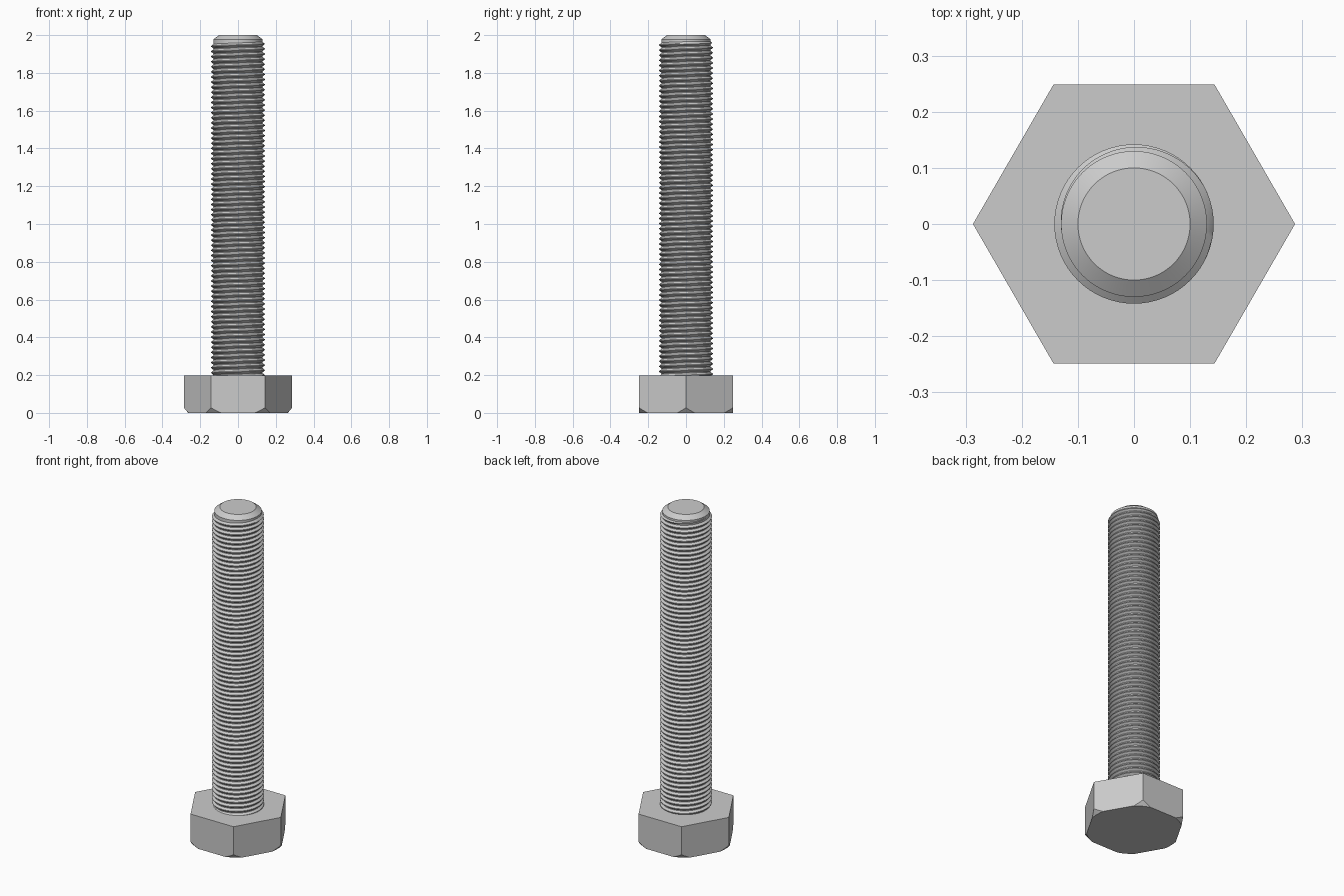
import bpy, bmesh
from math import cos, sin, pi, radians, ceil
from mathutils import Matrix, Vector

cube = bpy.data.objects.get("Cube")
if cube:
    bpy.data.objects.remove(cube, do_unlink=True)

# Single metal colour
steel = bpy.data.materials.new("steel grey")
steel.use_nodes = True
steel.diffuse_color = (0.6, 0.6, 0.6, 1)
steel.node_tree.nodes["Principled BSDF"].inputs["Base Color"].default_value = (0.6, 0.6, 0.6, 1)

HEAD_TOP, CORNER = 0.197, 0.287
ROOT, CREST, PITCH = 0.13, 0.142, 0.027
THREAD_TOP, SEGS = 1.966, 64


def finish(bm, name, smooth_angle=None):
    """Turn a bmesh into a named, coloured object."""
    bmesh.ops.recalc_face_normals(bm, faces=bm.faces[:])
    mesh = bpy.data.meshes.new(name)
    bm.to_mesh(mesh)
    bm.free()
    mesh.materials.append(steel)
    obj = bpy.data.objects.new(name, mesh)
    bpy.context.collection.objects.link(obj)
    if smooth_angle:
        bpy.ops.object.select_all(action='DESELECT')
        obj.select_set(True)
        bpy.context.view_layer.objects.active = obj
        bpy.ops.object.shade_smooth_by_angle(angle=radians(smooth_angle))
    return obj


# Hexagonal head, its lower corners trimmed by planes around a cone
bm = bmesh.new()
ring = [bm.verts.new((CORNER * cos(i * pi / 3), CORNER * sin(i * pi / 3), 0)) for i in range(6)]
base = bm.faces.new(ring)
top = bmesh.ops.extrude_face_region(bm, geom=[base])["geom"]
bmesh.ops.translate(bm, vec=(0, 0, HEAD_TOP), verts=[v for v in top if isinstance(v, bmesh.types.BMVert)])
for corner in range(6):
    for step in (-12, -6, 0, 6, 12):
        a = corner * pi / 3 + radians(step)
        out = Vector((cos(a), sin(a), 0))
        cut = bmesh.ops.bisect_plane(
            bm, geom=bm.verts[:] + bm.edges[:] + bm.faces[:], dist=1e-6,
            plane_co=out * 0.264, plane_no=out * 0.028 - Vector((0, 0, 0.023)), clear_outer=True)
        edges = [e for e in cut["geom_cut"] if isinstance(e, bmesh.types.BMEdge) and e.is_boundary]
        if edges:
            bmesh.ops.holes_fill(bm, edges=edges, sides=0)
finish(bm, "hex_head", 20)

# Helical thread: each column of points climbs one pitch per turn
bm = bmesh.new()
profile = [(0.0, ROOT), (0.15, ROOT), (0.5, CREST), (0.65, CREST)]
start = HEAD_TOP - 1.5 * PITCH
turns = ceil((THREAD_TOP - start) / PITCH) + 1
columns = []
for j in range(SEGS):
    a = 2 * pi * j / SEGS
    column = []
    for k in range(turns + 1):
        for offset, radius in profile:
            z = min(start + PITCH * (k + offset + j / SEGS), THREAD_TOP)
            r = min(radius, ROOT + (THREAD_TOP - z))
            column.append(bm.verts.new((r * cos(a), r * sin(a), z)))
    columns.append(column)
for j in range(SEGS):
    here, beside = columns[j], columns[(j + 1) % SEGS]
    shift = len(profile) if j == SEGS - 1 else 0
    for i in range(turns * len(profile) - 1):
        bm.faces.new((here[i], beside[i + shift], beside[i + 1 + shift], here[i + 1]))
bmesh.ops.remove_doubles(bm, verts=bm.verts[:], dist=1e-5)
bmesh.ops.delete(bm, geom=[v for v in bm.verts if not v.link_faces], context='VERTS')
finish(bm, "threaded_shank", 25)

# Chamfered tip above the thread
bm = bmesh.new()
rings = []
for r, z in [(ROOT, THREAD_TOP), (ROOT, 1.978), (0.1, 2.0)]:
    made = bmesh.ops.create_circle(bm, segments=SEGS, radius=r, matrix=Matrix.Translation((0, 0, z)))
    rings.append(made["verts"])
for low, high in zip(rings, rings[1:]):
    for j in range(SEGS):
        n = (j + 1) % SEGS
        bm.faces.new((low[j], low[n], high[n], high[j]))
bm.faces.new(rings[-1])
finish(bm, "chamfered_tip", 25)
